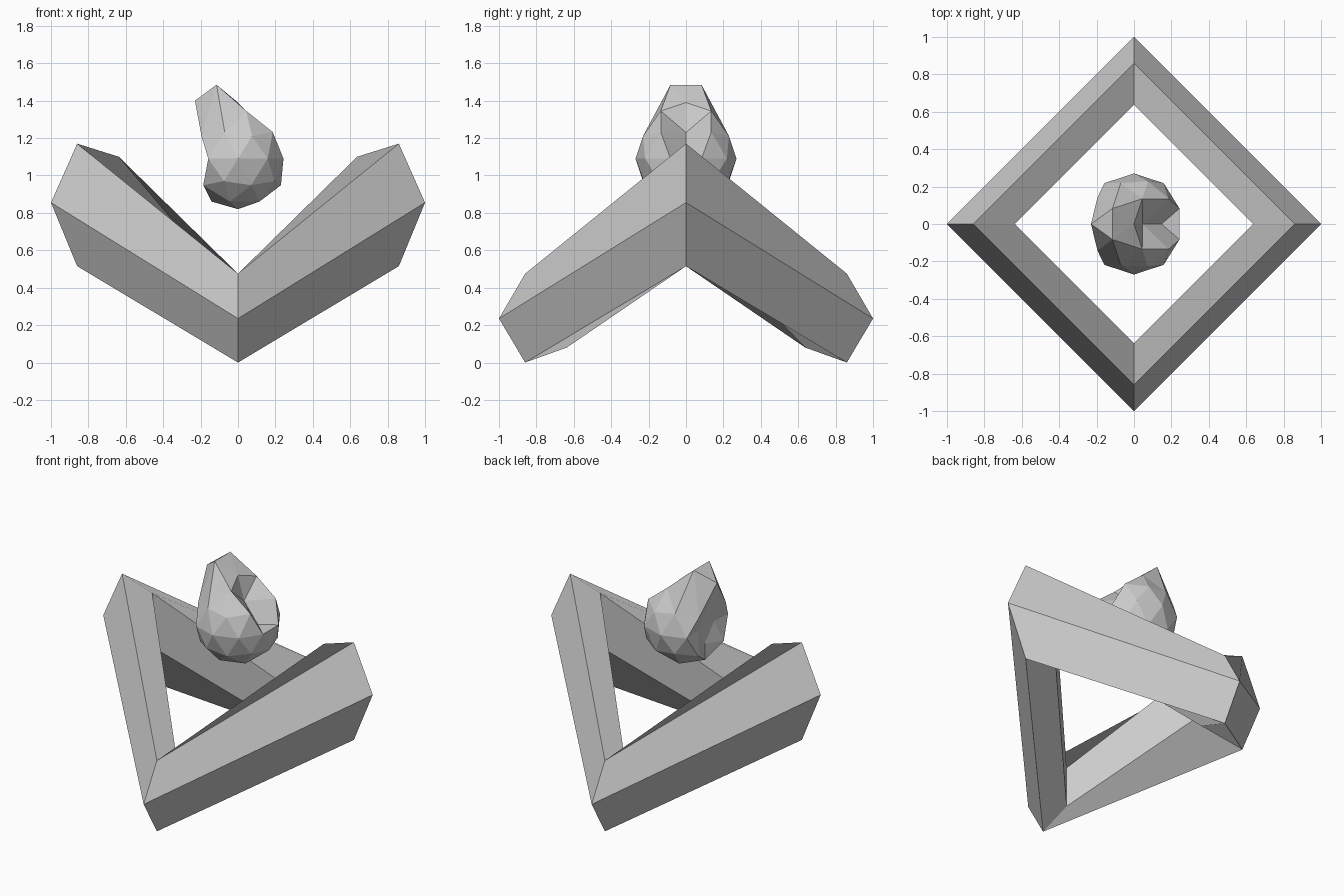
import bpy, bmesh
from mathutils import Vector

if "Cube" in bpy.data.objects:
    bpy.data.objects.remove(bpy.data.objects["Cube"])


def add_object(name, bm):
    bmesh.ops.recalc_face_normals(bm, faces=bm.faces[:])
    mesh = bpy.data.meshes.new(name)
    bm.to_mesh(mesh)
    bm.free()
    obj = bpy.data.objects.new(name, mesh)
    bpy.context.collection.objects.link(obj)
    return obj


# Saddle-shaped square ring: five-sided section as (radius, height) at each corner
high = [(1.0, 0.855), (0.86, 1.17), (0.637, 1.10), (0.637, 0.74), (0.86, 0.515)]
low = [(1.0, 0.235), (0.86, 0.475), (0.637, 0.35), (0.637, 0.08), (0.86, 0.0)]
corners = [(1, 0, high), (0, 1, low), (-1, 0, high), (0, -1, low)]

bm = bmesh.new()
rings = [[bm.verts.new((dx * r, dy * r, z)) for r, z in section]
         for dx, dy, section in corners]
for i in range(4):
    a, b = rings[i], rings[(i + 1) % 4]
    for j in range(5):
        k = (j + 1) % 5
        bm.faces.new((a[j], b[j], b[k], a[k]))
add_object("saddle_ring", bm)

# Floating pebble: low-poly ball with a raised crest and a dent on each side
R, CENTRE = 0.27, Vector((0, 0, 1.09))
moves = [  # unit-ball position -> new position, mirrored in y
    ((-0.425, 0.309, 0.851), (-0.115, 0.083, 1.485)),  # crest
    ((-0.851, 0.0, 0.526), (-0.23, 0.0, 1.40)),
    ((0.0, 0.0, 1.0), (0.0, 0.0, 1.39)),
    ((0.162, 0.5, 0.851), (0.044, 0.135, 1.345)),
    ((0.526, 0.0, 0.851), (0.045, 0.0, 1.23)),         # right dent
    ((0.894, 0.0, 0.447), (0.147, 0.0, 1.10)),
    ((0.951, 0.309, 0.0), (0.243, 0.083, 1.09)),
    ((-0.951, 0.309, 0.0), (-0.15, 0.083, 1.09)),      # left dent
    ((-0.894, 0.0, -0.447), (-0.14, 0.0, 0.97)),
]
bm = bmesh.new()
bmesh.ops.create_icosphere(bm, subdivisions=2, radius=1.0)
start = {v: v.co.copy() for v in bm.verts}
for v in bm.verts:
    v.co = CENTRE + start[v] * R
for src, dst in moves:
    for s in (1, -1):
        p = Vector((src[0], s * src[1], src[2]))
        v = min(start, key=lambda q: (start[q] - p).length)
        v.co = (dst[0], s * dst[1], dst[2])
add_object("floating_pebble", bm)
